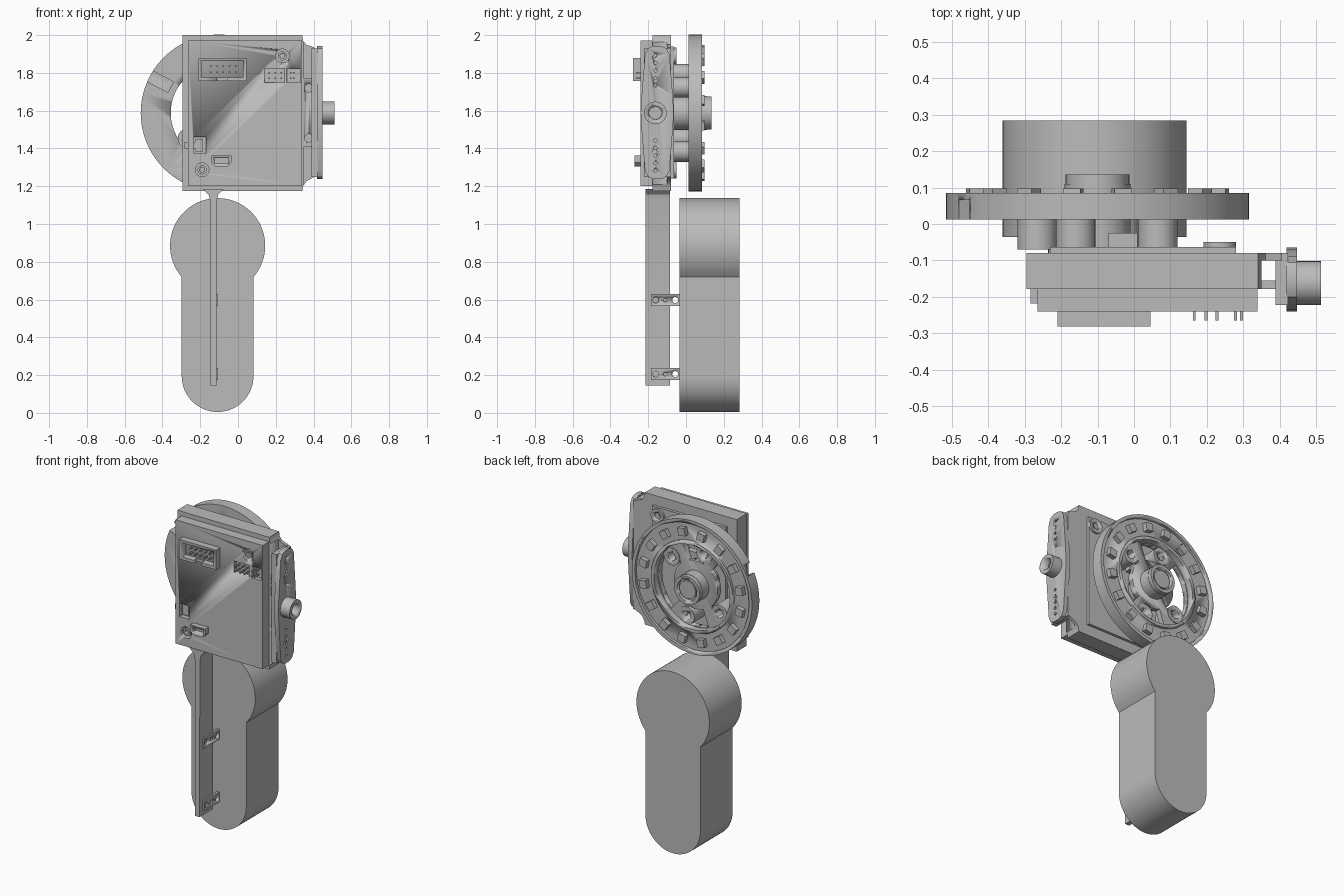
import bpy, bmesh, math
from mathutils import Matrix, Vector

cube = bpy.data.objects.get("Cube")
if cube:
    bpy.data.objects.remove(cube)

grey = bpy.data.materials.new("plain grey")
grey.use_nodes = True
COLOUR = (0.5, 0.5, 0.5, 1)
grey.diffuse_color = COLOUR
grey.node_tree.nodes["Principled BSDF"].inputs["Base Color"].default_value = COLOUR
CX, CZ = -0.1, 1.588      # axis of the light ring


def finish(name, bm):
    bmesh.ops.recalc_face_normals(bm, faces=bm.faces)
    me = bpy.data.meshes.new(name)
    bm.to_mesh(me)
    bm.free()
    me.materials.append(grey)
    ob = bpy.data.objects.new(name, me)
    bpy.context.collection.objects.link(ob)
    bpy.ops.object.select_all(action='DESELECT')
    ob.select_set(True)
    bpy.context.view_layer.objects.active = ob
    bpy.ops.object.shade_smooth_by_angle(angle=math.radians(30))
    return ob


def box(name, x, y, z):
    bm = bmesh.new()
    lo, hi = Vector((x[0], y[0], z[0])), Vector((x[1], y[1], z[1]))
    bmesh.ops.create_cube(bm, size=1, matrix=Matrix.Translation((lo + hi) / 2) @ Matrix.Diagonal((hi - lo).to_4d()))
    return finish(name, bm)


def prism(name, pts, lo, hi, axis='Y'):
    """Outline in (x, z) extruded along y, or in (y, z) extruded along x."""
    place = (lambda a, b, t: (a, t, b)) if axis == 'Y' else (lambda a, b, t: (t, a, b))
    bm = bmesh.new()
    face = bm.faces.new([bm.verts.new(place(a, b, lo)) for a, b in pts])
    new = bmesh.ops.extrude_face_region(bm, geom=[face])["geom"]
    bmesh.ops.translate(bm, verts=[v for v in new if isinstance(v, bmesh.types.BMVert)],
                        vec=place(0, 0, hi - lo))
    return finish(name, bm)


def arc(cx, cz, r, a0, a1, n=24):
    steps = [math.radians(a0 + (a1 - a0) * i / n) for i in range(n + 1)]
    return [(cx + r * math.cos(a), cz + r * math.sin(a)) for a in steps]


def disc(name, cx, cz, r, lo, hi, axis='Y', n=32):
    return prism(name, arc(cx, cz, r, 0, 360, n)[:-1], lo, hi, axis)


def cut(target, *cutters):
    for c in cutters:
        c.hide_render = True
        m = target.modifiers.new("cut", 'BOOLEAN')
        m.operation, m.solver, m.object = 'DIFFERENCE', 'EXACT', c
        bpy.context.view_layer.objects.active = target
        bpy.ops.object.modifier_apply(modifier=m.name)
        bpy.data.objects.remove(c)
    return target


def tube(name, cx, cz, r, hole, lo, hi, axis='Y'):
    return cut(disc(name, cx, cz, r, lo, hi, axis),
               disc("cutter", cx, cz, hole, lo - 0.01, hi + 0.01, axis))


# Battery handle: round head on a narrower body with a round foot
prism("handle_body", arc(-0.108, 0.885, 0.252, -41, 221, 48) + arc(-0.108, 0.195, 0.19, 180, 360, 32),
      -0.035, 0.283)

# Support blade flaring into the housing
prism("support_blade", [(-0.145, 0.145), (-0.115, 0.145), (-0.113, 1.12), (-0.105, 1.155),
                        (-0.075, 1.185), (-0.185, 1.185), (-0.155, 1.155), (-0.147, 1.12)],
      -0.215, -0.085)
for z in (0.205, 0.597):
    tab = box("blade_tab", (-0.12, -0.105), (-0.185, -0.035), (z - 0.032, z + 0.032))
    for y, r in ((-0.16, 0.016), (-0.11, 0.01), (-0.057, 0.016)):
        cut(tab, disc("cutter", y, z, r, -0.2, 0, 'X', 16))

# Housing with a stepped front and ears on its left side
housing = prism("housing", [(-0.295, 1.175), (0.34, 1.175), (0.345, 1.2), (0.36, 1.225), (0.405, 1.25),
                            (0.405, 1.935), (0.36, 1.95), (0.345, 1.97), (0.34, 2), (-0.295, 2)],
                -0.178, -0.08)
cut(housing, box("cutter", (0.35, 0.5), (-0.3, -0.1), (1.1, 2.1)))
board = box("circuit_board", (-0.265, 0.338), (-0.24, -0.17), (1.2, 1.972))
for x, z in ((0.235, 1.89), (-0.19, 1.287)):
    cut(board, disc("cutter", x, z, 0.036, -0.3, -0.2))
    tube("board_screw", x, z, 0.024, 0.012, -0.235, -0.195)
box("back_plate", (-0.23, 0.28), (-0.085, -0.063), (1.24, 1.94))
for x, z in ((0.235, 1.89), (-0.19, 1.287)):
    tube("back_boss", x, z, 0.045, 0.022, -0.085, -0.05)

# Connectors on the board
shroud = cut(box("wide_connector", (-0.21, 0.045), (-0.281, -0.235), (1.757, 1.88)),
             box("cutter", (-0.192, 0.027), (-0.3, -0.235), (1.775, 1.862)),
             box("cutter", (-0.11, -0.055), (-0.3, -0.25), (1.75, 1.78)))
for i in range(5):
    for z in (1.803, 1.835):
        box("connector_pin", (-0.148 + i * 0.033, -0.14 + i * 0.033), (-0.27, -0.23), (z - 0.004, z + 0.004))
for x0, x1, pins in ((0.14, 0.245, (0.165, 0.197, 0.228)), (0.26, 0.33, (0.278, 0.295))):
    cut(board, box("cutter", (x0, x1), (-0.3, -0.215), (1.75, 1.822)))
    for x in pins:
        for z in (1.772, 1.8):
            box("header_pin", (x - 0.004, x + 0.004), (-0.265, -0.2), (z - 0.004, z + 0.004))
cut(board, box("cutter", (-0.235, -0.17), (-0.3, -0.21), (1.375, 1.46)))
box("switch_body", (-0.225, -0.185), (-0.225, -0.17), (1.385, 1.45))
box("switch_slider", (-0.283, -0.22), (-0.218, -0.178), (1.4, 1.435))
cut(prism("small_port", [(-0.14, 1.362), (-0.14, 1.325), (-0.12, 1.305), (-0.055, 1.305),
                         (-0.035, 1.325), (-0.035, 1.362)], -0.272, -0.235),
    box("cutter", (-0.125, -0.05), (-0.3, -0.24), (1.32, 1.35)))

# Servo mount and drive horn on the left side
mount = box("servo_mount", (0.32, 0.418), (-0.178, -0.155), (1.41, 1.77))
for z in (1.455, 1.72):
    cut(mount, disc("cutter", 0.375, z, 0.022, -0.3, 0))
box("mount_wall", (0.388, 0.422), (-0.222, -0.08), (1.25, 1.93))
half = [(-0.065, 1.59), (-0.07, 1.68), (-0.088, 1.9), (-0.105, 1.93), (-0.13, 1.942)]
top = half + [(-0.305 - y, z) for y, z in reversed(half)]
outline = top + [(y, 3.18 - z) for y, z in reversed(top[1:-1])]
horn = prism("servo_horn", outline, 0.418, 0.447, 'X')
for i in range(5):
    for s in (-1, 1):
        cut(horn, disc("cutter", -0.162, 1.588 + s * (0.145 + i * 0.04), 0.009, 0.4, 0.5, 'X', 12))
tube("horn_hub", -0.162, 1.588, 0.06, 0.035, 0.43, 0.512, 'X')
disc("horn_screw", -0.162, 1.588, 0.034, 0.43, 0.47, 'X')

# Light ring: raised rims, recessed track, slotted hub plate
ring = disc("light_ring", CX, CZ, 0.415, 0.012, 0.085, n=96)
cut(ring, tube("cutter", CX, CZ, 0.395, 0.283, 0.068, 0.1))
cut(ring, disc("cutter", CX, CZ, 0.262, 0.045, 0.1, n=64))
for mid, span in ((180, 48), (0, 48), (90, 20), (270, 20)):
    cut(ring, prism("cutter", arc(CX, CZ, 0.256, mid - span, mid + span) +
                    arc(CX, CZ, 0.15, mid + span, mid - span), -0.02, 0.12))
a = math.radians(152)
radial, across = Vector((math.cos(a), math.sin(a))), Vector((-math.sin(a), math.cos(a)))
centre = Vector((CX, CZ))
slot = [centre + radial * r + across * w for r, w in ((0.29, -0.032), (0.45, -0.032), (0.45, 0.032), (0.29, 0.032))]
cut(ring, prism("cutter", slot, 0, 0.066))

# Sixteen lamps around the track
for i in range(16):
    a = math.tau * (i + 0.5) / 16
    radial, across = Vector((math.cos(a), math.sin(a))), Vector((-math.sin(a), math.cos(a)))
    prism("lamp", [centre + radial * (0.338 + u * 0.024) + across * (v * 0.024)
                   for u, v in ((-1, -1), (1, -1), (1, 1), (-1, 1))], 0.06, 0.097)

# Posts joining ring and housing, with the central shaft
for x, z in ((-0.06, 0.205), (0.165, 0.135), (0.06, -0.205), (-0.165, -0.135)):
    tube("post", CX + x, CZ + z, 0.054, 0.026, -0.07, 0.05)
disc("shaft_core", CX, CZ, 0.09, -0.065, 0.11)
tube("shaft_collar", CX, CZ, 0.088, 0.068, 0.04, 0.135)
disc("shaft_cap", CX, CZ, 0.056, 0.1, 0.128)
box("sensor_block", (-0.07, 0.01), (-0.075, -0.025), (1.68, 1.75))
